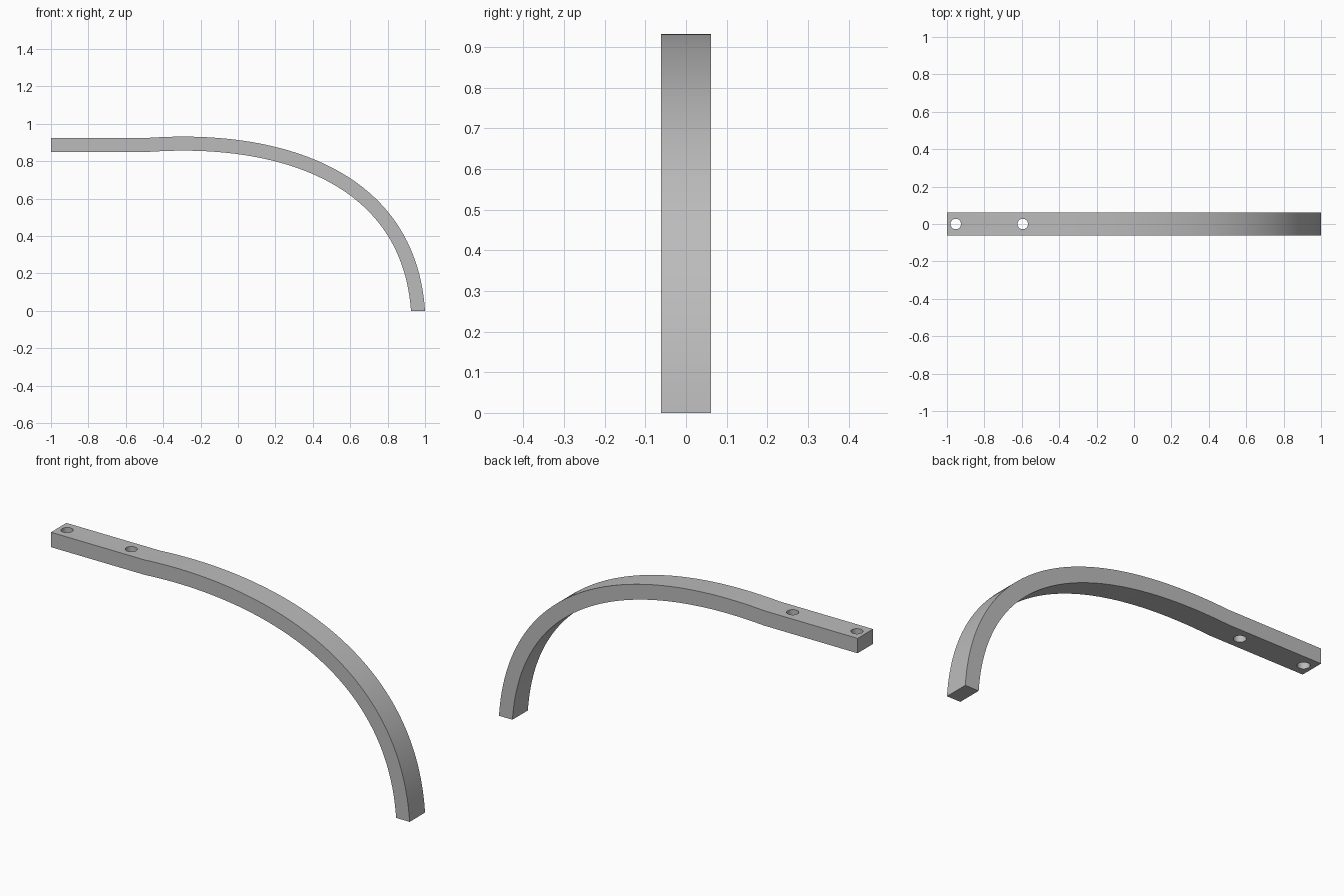
import bpy
import bmesh
from mathutils import Vector
from mathutils.geometry import interpolate_bezier

cube = bpy.data.objects.get("Cube")
if cube:
    bpy.data.objects.remove(cube, do_unlink=True)

THICK, WIDTH = 0.075, 0.123
HOLE_RADIUS = 0.028

grey = bpy.data.materials.new("plain grey")
grey.use_nodes = True
colour = (0.5, 0.5, 0.5, 1)
grey.diffuse_color = colour
grey.node_tree.nodes["Principled BSDF"].inputs["Base Color"].default_value = colour

# Outer edge of the bar: a straight tail, then a long curve down to the foot
curve = interpolate_bezier(Vector((-0.48, 0, 0.925)), Vector((0.25, 0, 0.976)),
                           Vector((0.95, 0, 0.74)), Vector((1, 0, 0)), 64)
outer = [Vector((-1, 0, 0.925))] + curve

# Inner edge: the outer one offset by the thickness, flat at both ends
inner = []
for i, p in enumerate(outer):
    along = (outer[min(i + 1, len(outer) - 1)] - outer[max(i - 1, 0)]).normalized()
    inner.append(p + Vector((-along.z, 0, along.x)) * -THICK)
inner[0].x = -1
inner[-1] = Vector((1 - THICK, 0, 0))

# Bar: side strip extruded across its width
bm = bmesh.new()
shift = Vector((0, -WIDTH / 2, 0))
rows = [(bm.verts.new(a + shift), bm.verts.new(b + shift)) for a, b in zip(outer, inner)]
side = [bm.faces.new((a[0], a[1], b[1], b[0])) for a, b in zip(rows, rows[1:])]
result = bmesh.ops.extrude_face_region(bm, geom=side)
moved = [g for g in result["geom"] if isinstance(g, bmesh.types.BMVert)]
bmesh.ops.translate(bm, verts=moved, vec=(0, WIDTH, 0))
bmesh.ops.recalc_face_normals(bm, faces=bm.faces)
mesh = bpy.data.meshes.new("curved_bar")
bm.to_mesh(mesh)
bm.free()
bar = bpy.data.objects.new("curved_bar", mesh)
bpy.context.collection.objects.link(bar)
mesh.materials.append(grey)

# Two screw holes through the straight tail
for x in (-0.953, -0.595):
    bpy.ops.mesh.primitive_cylinder_add(vertices=32, radius=HOLE_RADIUS, depth=0.4,
                                        location=(x, 0, 0.89))
    cutter = bpy.context.object
    cutter.name = "hole_cutter"
    cutter.hide_render = True
    cutter.data.materials.append(grey)
    cut = bar.modifiers.new("screw_hole", "BOOLEAN")
    cut.operation = "DIFFERENCE"
    cut.solver = "EXACT"
    cut.object = cutter
    bpy.ops.object.select_all(action="DESELECT")
    bar.select_set(True)
    bpy.context.view_layer.objects.active = bar
    bpy.ops.object.modifier_apply(modifier=cut.name)
    bpy.data.objects.remove(cutter, do_unlink=True)

bpy.ops.object.shade_smooth_by_angle()
